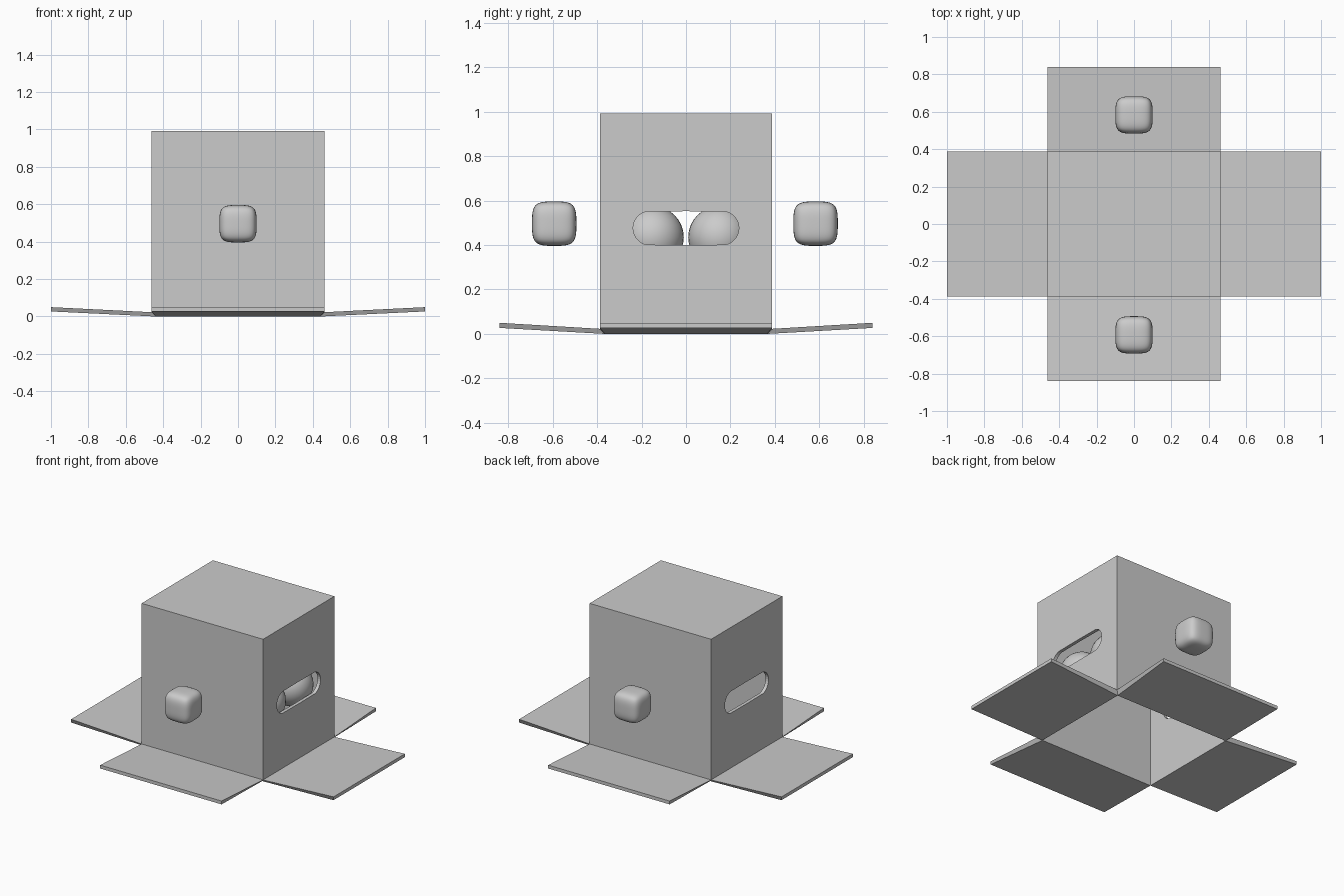
import bpy, bmesh
from mathutils import Vector, Matrix

cube = bpy.data.objects.get("Cube")
if cube:
    bpy.data.objects.remove(cube, do_unlink=True)

HX, HY, TOP, T = 0.463, 0.388, 0.992, 0.023   # box half sizes, top, sheet thickness
FLAP_X, FLAP_Y, RISE = 1.0 - HX, 0.84 - HY, 0.027

gray = bpy.data.materials.new("light_gray")
gray.use_nodes = True
gray.diffuse_color = (0.6, 0.6, 0.6, 1)
gray.node_tree.nodes["Principled BSDF"].inputs["Base Color"].default_value = (0.6, 0.6, 0.6, 1)


def make(name, bm, location=(0, 0, 0), smooth=False):
    """Turn a bmesh into a named object."""
    mesh = bpy.data.meshes.new(name)
    bm.to_mesh(mesh)
    bm.free()
    mesh.materials.append(gray)
    for p in mesh.polygons:
        p.use_smooth = smooth
    ob = bpy.data.objects.new(name, mesh)
    ob.location = location
    bpy.context.collection.objects.link(ob)
    return ob


# Upside-down box: open cube with four flaps folded out at the bottom
bm = bmesh.new()
bmesh.ops.create_cube(bm, size=2)
for v in bm.verts:
    v.co = (v.co.x * HX, v.co.y * HY, TOP if v.co.z > 0 else T)
bottom = min(bm.faces, key=lambda f: f.calc_center_median().z)
rim = list(bottom.edges)
bmesh.ops.delete(bm, geom=[bottom], context='FACES_ONLY')
tips = set()
for e in rim:
    mid = (e.verts[0].co + e.verts[1].co) / 2
    if abs(mid.x) > abs(mid.y):
        out = Vector((FLAP_X if mid.x > 0 else -FLAP_X, 0, RISE))
    else:
        out = Vector((0, FLAP_Y if mid.y > 0 else -FLAP_Y, RISE))
    new = bmesh.ops.extrude_edge_only(bm, edges=[e])["geom"]
    for v in [g for g in new if isinstance(g, bmesh.types.BMVert)]:
        v.co += out
        tips.add(v)

# Inner skin of the sheet, joined to the outer skin along the flap borders
outer_faces, outer_verts = list(bm.faces), list(bm.verts)
border = [e for e in bm.edges if e.is_boundary]
inner = {}
for v in outer_verts:
    step = Vector((0, 0, T))
    if v not in tips:
        step += Vector((T if v.co.x > 0 else -T, T if v.co.y > 0 else -T, 0))
    inner[v] = bm.verts.new(v.co - step)
for f in outer_faces:
    bm.faces.new([inner[v] for v in reversed(f.verts)])
for e in border:
    a, b = e.verts
    bm.faces.new((a, b, inner[b], inner[a]))
bmesh.ops.recalc_face_normals(bm, faces=bm.faces)
box = make("box", bm)

# Rounded slot cut through both side walls
bm = bmesh.new()
bmesh.ops.create_cone(bm, cap_ends=True, segments=32, radius1=0.076, radius2=0.076, depth=1.2,
                      matrix=Matrix.Rotation(1.5707963, 4, 'Y'))
for v in bm.verts:
    if abs(v.co.y) > 0.001:
        v.co.y += 0.162 if v.co.y > 0 else -0.162
cutter = make("slot_cutter", bm, (0, 0, 0.476))
cutter.hide_render = True
cut = box.modifiers.new("slot", 'BOOLEAN')
cut.operation, cut.solver, cut.object = 'DIFFERENCE', 'EXACT', cutter
bpy.context.view_layer.update()
cut_mesh = bpy.data.meshes.new_from_object(box.evaluated_get(bpy.context.evaluated_depsgraph_get()))
box.modifiers.clear()
box.data = cut_mesh
bpy.data.objects.remove(cutter, do_unlink=True)

# Floating rounded hands in front and behind
for name, y in (("front_hand", -0.593), ("back_hand", 0.583)):
    bm = bmesh.new()
    bmesh.ops.create_cube(bm, size=0.2)
    bmesh.ops.subdivide_edges(bm, edges=bm.edges, cuts=1, use_grid_fill=True)
    hand = make(name, bm, (0, y, 0.496), smooth=True)
    sub = hand.modifiers.new("round", 'SUBSURF')
    sub.levels = sub.render_levels = 3

# Eyes behind the slot on the +x side
for name, y in (("right_eye", -0.15), ("left_eye", 0.15)):
    bm = bmesh.new()
    bmesh.ops.create_uvsphere(bm, u_segments=32, v_segments=16, radius=0.14)
    make(name, bm, (0.30, y, 0.435), smooth=True)
